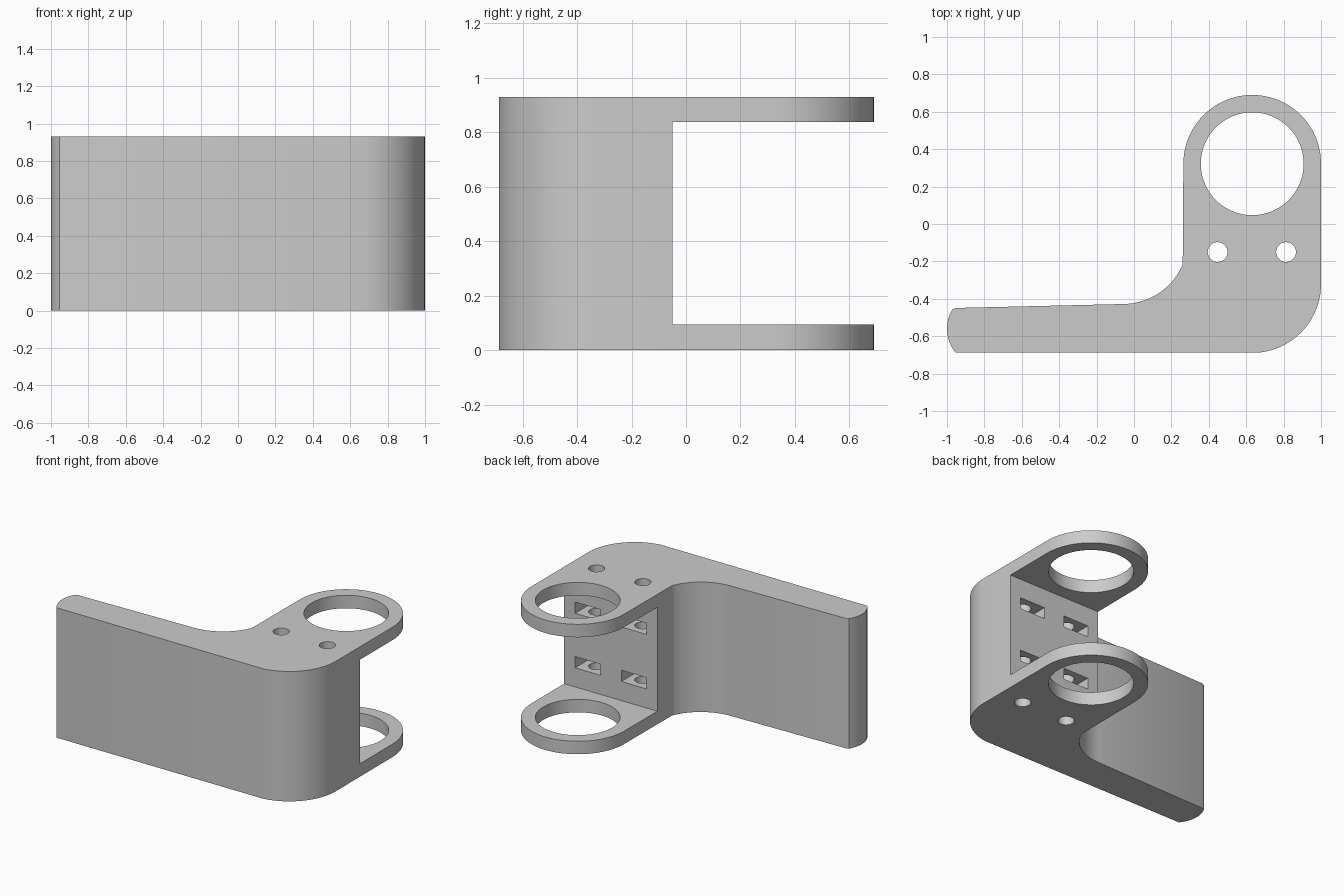
import bpy
import bmesh
from math import cos, sin, radians

HEIGHT = 0.93
WALL_Y = -0.05           # back face of the solid corner block
ARM = 0.093              # thickness of the two ring arms
RING_X, RING_Y, RING_R = 0.632, 0.322, 0.368
BOLT_XS, BOLT_Y = (0.447, 0.813), -0.15

old = bpy.data.objects.get("Cube")
if old:
    bpy.data.objects.remove(old, do_unlink=True)

grey = bpy.data.materials.new("plain grey")
grey.use_nodes = True
grey.diffuse_color = (0.6, 0.6, 0.6, 1)
grey.node_tree.nodes["Principled BSDF"].inputs["Base Color"].default_value = (0.6, 0.6, 0.6, 1)


def arc(cx, cy, r, start, end, steps):
    """Points along a circular arc, angles in degrees."""
    angles = [radians(start + (end - start) * i / steps) for i in range(steps + 1)]
    return [(cx + r * cos(a), cy + r * sin(a)) for a in angles]


def prism(name, outline, z0, z1):
    """Extrude a flat outline from z0 up to z1."""
    bm = bmesh.new()
    face = bm.faces.new([bm.verts.new((x, y, z0)) for x, y in outline])
    top = bmesh.ops.extrude_face_region(bm, geom=[face])["geom"]
    bmesh.ops.translate(bm, vec=(0, 0, z1 - z0),
                        verts=[v for v in top if isinstance(v, bmesh.types.BMVert)])
    bmesh.ops.recalc_face_normals(bm, faces=bm.faces)
    mesh = bpy.data.meshes.new(name)
    bm.to_mesh(mesh)
    bm.free()
    mesh.materials.append(grey)
    obj = bpy.data.objects.new(name, mesh)
    bpy.context.collection.objects.link(obj)
    return obj


def rect(x0, x1, y0, y1):
    return [(x0, y0), (x1, y0), (x1, y1), (x0, y1)]


def circle(x, y, r, steps):
    return arc(x, y, r, 0, 360, steps)[:-1]


def cut(target, cutter):
    """Subtract the cutter from the target, then remove it."""
    cutter.hide_render = True
    mod = target.modifiers.new("cut", "BOOLEAN")
    mod.operation, mod.solver, mod.object = "DIFFERENCE", "EXACT", cutter
    bpy.context.view_layer.objects.active = target
    bpy.ops.object.modifier_apply(modifier=mod.name)
    bpy.data.objects.remove(cutter, do_unlink=True)


# Bracket outline: rounded corner, ring end, inner fillet, bowed plate tip
outline = (
    arc(RING_X, -0.321, RING_R, -83, 0, 20)
    + arc(RING_X, RING_Y, RING_R, 0, 180, 48)
    + arc(-0.06, -0.08, 0.348, -23, -90, 18)
    + [(-0.955, -0.449)]
    + arc(-0.8, -0.56, 0.2, 149, 219, 14)
    + [(-0.95, -0.687)]
)
bracket = prism("bracket", outline, 0, HEIGHT)

# Gap between the two ring arms
cut(bracket, prism("arm_gap", rect(0.1, 1.2, WALL_Y, 0.9), ARM, HEIGHT - ARM))

# Large ring openings
cut(bracket, prism("ring_opening", circle(RING_X, RING_Y, 0.275, 64), -0.1, HEIGHT + 0.1))

# Bolt holes and the nut slots in the back wall
for x in BOLT_XS:
    cut(bracket, prism("bolt_hole", circle(x, BOLT_Y, 0.053, 32), -0.1, HEIGHT + 0.1))
    for z in (0.23, HEIGHT - 0.31):
        cut(bracket, prism("nut_slot", rect(x - 0.1, x + 0.1, -0.25, 0), z, z + 0.08))

# Smooth curved walls, crisp edges
bpy.ops.object.select_all(action="DESELECT")
bracket.select_set(True)
bpy.context.view_layer.objects.active = bracket
bpy.ops.object.shade_smooth_by_angle(angle=radians(25))
